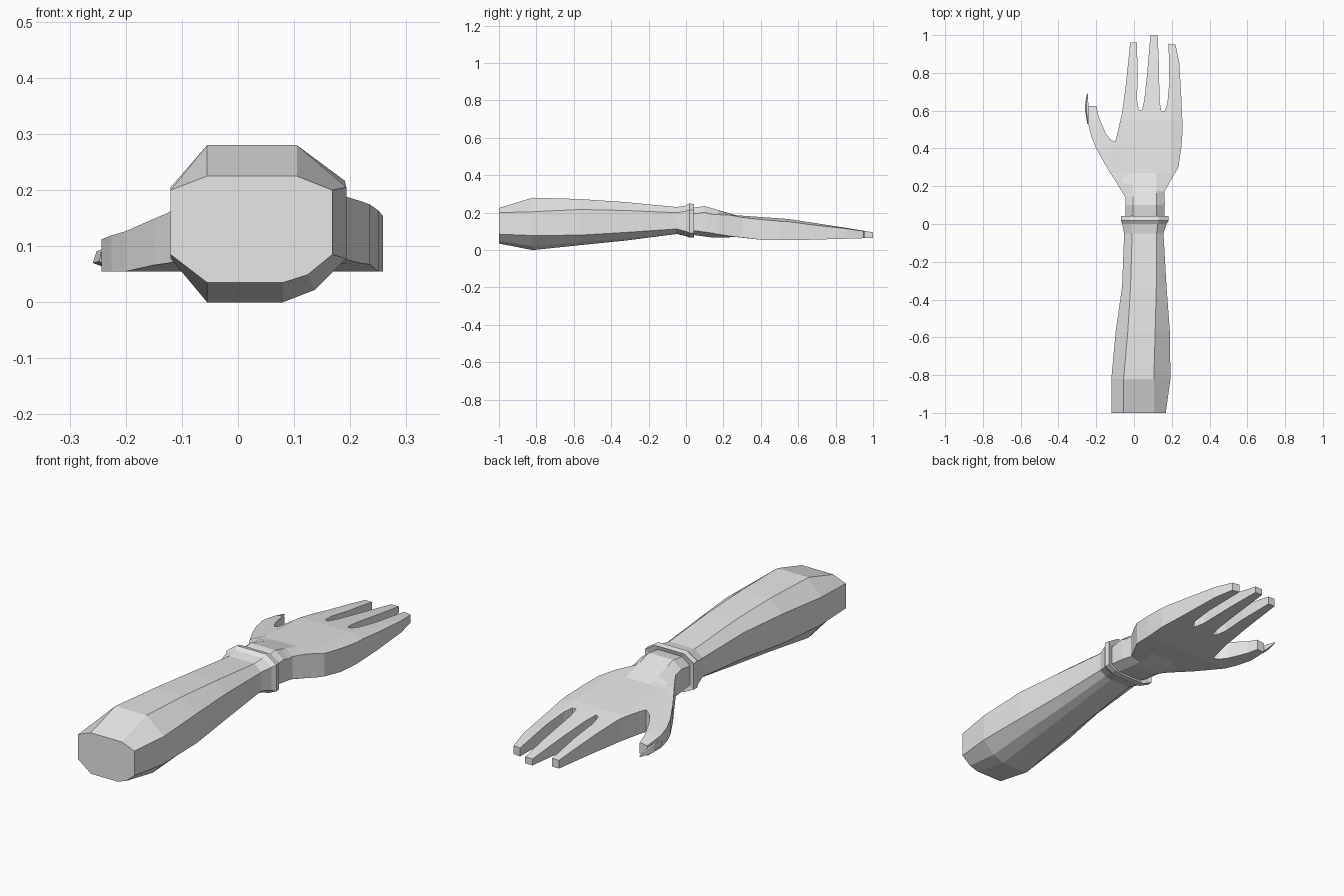
import bpy, bmesh

skin = bpy.data.materials.new("light grey")
skin.diffuse_color = (0.8, 0.8, 0.8, 1)


def finish(bm, name):
    bmesh.ops.recalc_face_normals(bm, faces=bm.faces)
    mesh = bpy.data.meshes.new(name)
    bm.to_mesh(mesh)
    bm.free()
    mesh.materials.append(skin)
    bpy.context.collection.objects.link(bpy.data.objects.new(name, mesh))


def ring(y, xl, tl, tr, xr, zt, zh, zl, zb):
    """Nine-sided cross-section with one extra corner at the lower right."""
    br = tr - 0.025
    return [(xl, y, zl), (xl, y, zh), (tl, y, zt), (tr, y, zt), (xr, y, zh),
            (xr, y, zl), ((br + xr) / 2, y, zb * 0.72 + zl * 0.28),
            (br, y, zb), (tl, y, zb)]


def loft(name, rings, cap_start=False, cap_end=False):
    bm = bmesh.new()
    loops = [[bm.verts.new(p) for p in r] for r in rings]
    n = len(loops[0])
    for a, b in zip(loops, loops[1:]):
        for i in range(n):
            j = (i + 1) % n
            bm.faces.new((a[i], a[j], b[j], b[i]))
    if cap_start:
        bm.faces.new(loops[0])
    if cap_end:
        bm.faces.new(loops[-1])
    finish(bm, name)


def interp(t, table):
    if t <= table[0][0]:
        return table[0][1]
    for (a, u), (b, v) in zip(table, table[1:]):
        if t <= b:
            return u + (v - u) * (t - a) / (b - a)
    return table[-1][1]


# Forearm, thick near the elbow and tapering to the wrist
loft("forearm", [
    ring(-1.00, -0.12, -0.055, 0.105, 0.168, 0.225, 0.200, 0.085, 0.035),
    ring(-0.82, -0.12, -0.055, 0.105, 0.193, 0.280, 0.205, 0.078, 0.000),
    ring(-0.57, -0.097, -0.033, 0.112, 0.190, 0.273, 0.217, 0.080, 0.026),
    ring(-0.33, -0.063, -0.018, 0.118, 0.172, 0.257, 0.212, 0.094, 0.050),
    ring(-0.05, -0.052, -0.010, 0.120, 0.156, 0.230, 0.200, 0.113, 0.086),
], cap_start=True)

# Flared cuff with a rim that folds back in to the wrist
loft("cuff", [
    ring(-0.05, -0.052, -0.010, 0.120, 0.156, 0.230, 0.200, 0.113, 0.086),
    ring(0.00, -0.062, -0.015, 0.125, 0.172, 0.238, 0.208, 0.100, 0.075),
    ring(0.018, -0.070, -0.020, 0.130, 0.184, 0.250, 0.215, 0.092, 0.067),
    ring(0.042, -0.068, -0.020, 0.130, 0.182, 0.245, 0.213, 0.092, 0.068),
    ring(0.036, -0.044, -0.005, 0.120, 0.160, 0.225, 0.196, 0.105, 0.084),
])

# Hand outline seen from above: thumb side, three fingers, outer side
outline = [
    (-0.045, 0.03), (-0.045, 0.14), (-0.10, 0.23), (-0.15, 0.31), (-0.20, 0.40),
    (-0.225, 0.46), (-0.243, 0.53), (-0.24, 0.625), (-0.20, 0.625), (-0.188, 0.57),
    (-0.15, 0.48), (-0.125, 0.447), (-0.10, 0.435), (-0.09, 0.47), (-0.065, 0.58),
    (-0.045, 0.72), (-0.02, 0.96), (0.015, 0.96), (0.02, 0.78), (0.015, 0.66),
    (0.025, 0.605), (0.042, 0.60), (0.055, 0.66), (0.07, 0.80), (0.087, 1.0),
    (0.125, 1.0), (0.132, 0.85), (0.135, 0.65), (0.145, 0.597), (0.163, 0.60),
    (0.177, 0.64), (0.187, 0.75), (0.183, 0.955), (0.22, 0.95), (0.24, 0.85),
    (0.25, 0.68), (0.258, 0.50), (0.25, 0.40), (0.235, 0.30), (0.16, 0.17),
    (0.163, 0.11), (0.16, 0.03)]
top_line = [(0.03, 0.225), (0.10, 0.235), (0.27, 0.186), (0.55, 0.166),
            (0.85, 0.12), (1.0, 0.095)]
low_line = [(0.03, 0.082), (0.15, 0.066), (0.28, 0.07), (0.40, 0.055),
            (0.65, 0.055), (1.0, 0.065)]


def hand_height(x, y, upper):
    wrist = interp(y, [(0.14, 1), (0.27, 0)])  # wrist has bevelled sides
    bevel = interp(x, [(-0.045, 1), (-0.005, 0), (0.12, 0), (0.16, 1)]) * wrist
    if not upper:
        return interp(y, low_line) + 0.024 * bevel
    slope = interp(x, [(-0.24, 0.055), (-0.20, 0.05), (-0.12, 0.025), (-0.06, 0),
                       (0.195, 0), (0.258, 0.015)])
    fade = interp(y, [(0.14, 0), (0.27, 1), (0.62, 1), (0.9, 0.3)])
    return interp(y, top_line) - slope * fade - 0.033 * bevel


# Hand: fill the outline, slice it, then raise and shape both faces
bm = bmesh.new()
vs = [bm.verts.new((x, y, 0)) for x, y in outline]
edges = [bm.edges.new((vs[i], vs[(i + 1) % len(vs)])) for i in range(len(vs))]
bmesh.ops.triangle_fill(bm, edges=edges, use_beauty=True, normal=(0, 0, 1))
cuts = [((0, y, 0), (0, 1, 0)) for y in (0.10, 0.14, 0.27, 0.40, 0.55, 0.65, 0.85)]
cuts += [((x, 0, 0), (1, 0, 0)) for x in (-0.20, -0.12, -0.06, -0.005, 0.12, 0.195)]
for co, no in cuts:
    bmesh.ops.bisect_plane(bm, geom=bm.verts[:] + bm.edges[:] + bm.faces[:],
                           dist=1e-5, plane_co=co, plane_no=no)
out = bmesh.ops.extrude_face_region(bm, geom=bm.faces[:], use_keep_orig=True)
raised = {g for g in out["geom"] if isinstance(g, bmesh.types.BMVert)}
for v in bm.verts:
    v.co.z = hand_height(v.co.x, v.co.y, v in raised)
hidden = [f for f in bm.faces if all(v.co.y < 0.031 for v in f.verts)]
bmesh.ops.delete(bm, geom=hidden, context="FACES")
finish(bm, "hand")


# Pointed tip along the outer edge of the thumb
def diamond(y, x, w, z, h):
    return [(x - w, y, z - h * 0.5), (x - w * 0.3, y, z + h),
            (x + w, y, z + h), (x + w, y, z - h)]


loft("thumb_tip", [
    diamond(0.53, -0.241, 0.006, 0.080, 0.014),
    diamond(0.60, -0.249, 0.010, 0.077, 0.014),
    diamond(0.64, -0.250, 0.008, 0.077, 0.012),
    diamond(0.69, -0.247, 0.002, 0.077, 0.003),
], cap_start=True, cap_end=True)
